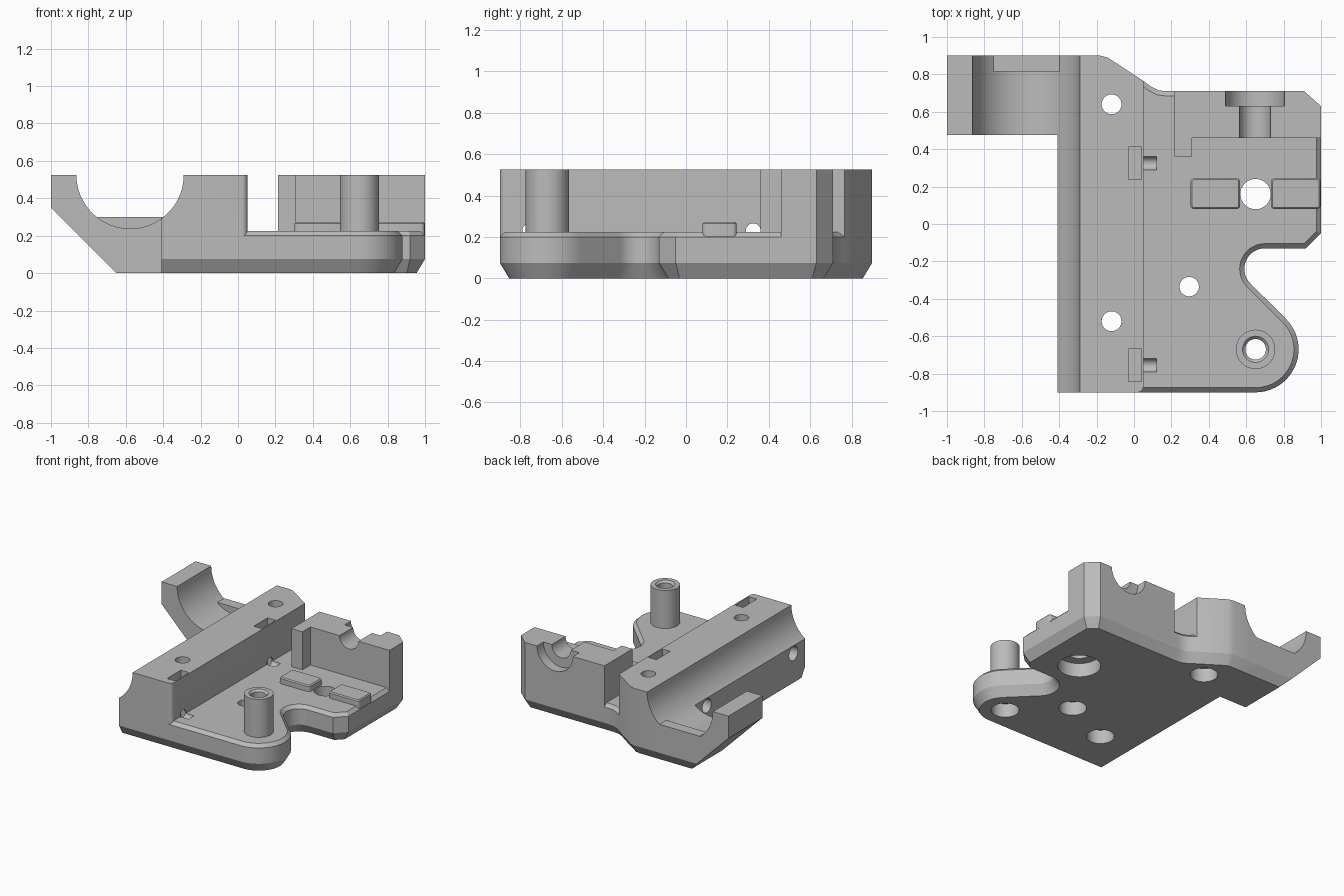
import bpy, bmesh, math
from mathutils import Vector

cube = bpy.data.objects.get("Cube")
if cube:
    bpy.data.objects.remove(cube, do_unlink=True)

TOP, FLOOR, LEFT = 0.525, 0.225, -0.41

grey = bpy.data.materials.new("matte_grey")
grey.use_nodes = True
grey.diffuse_color = (0.5, 0.5, 0.5, 1)
grey.node_tree.nodes["Principled BSDF"].inputs["Base Color"].default_value = (0.5, 0.5, 0.5, 1)


def finish(bm, name):
    bmesh.ops.recalc_face_normals(bm, faces=bm.faces)
    mesh = bpy.data.meshes.new(name)
    bm.to_mesh(mesh)
    bm.free()
    mesh.materials.append(grey)
    obj = bpy.data.objects.new(name, mesh)
    bpy.context.collection.objects.link(obj)
    return obj


def arc(cx, cy, r, a0, a1, n):
    angles = [math.radians(a0 + (a1 - a0) * i / n) for i in range(n + 1)]
    return [(cx + r * math.cos(a), cy + r * math.sin(a)) for a in angles]


def inset(pts, d):
    """Move a counter-clockwise outline inward, leaving the straight left edge alone."""
    n = len(pts)
    lines = []
    for i in range(n):
        a, b = Vector(pts[i]), Vector(pts[(i + 1) % n])
        t = (b - a).normalized()
        on_left = abs(a.x - LEFT) < 1e-4 and abs(b.x - LEFT) < 1e-4
        lines.append((Vector((-t.y, t.x)), 0 if on_left else d))
    out = []
    for i in range(n):
        (n1, d1), (n2, d2) = lines[i - 1], lines[i]
        det = n1.x * n2.y - n1.y * n2.x
        if abs(det) < 1e-3:
            q = n1 * d1
        else:
            q = Vector(((d1 * n2.y - d2 * n1.y) / det, (n1.x * d2 - n2.x * d1) / det))
        out.append(Vector(pts[i]) + q)
    return out


def loft(name, pts, levels):
    """Stack inset copies of an outline; levels are (inset, z)."""
    bm = bmesh.new()
    rings = [[bm.verts.new((p[0], p[1], z)) for p in inset(pts, d)] for d, z in levels]
    n = len(pts)
    for lo, hi in zip(rings, rings[1:]):
        for i in range(n):
            j = (i + 1) % n
            bm.faces.new((lo[i], lo[j], hi[j], hi[i]))
    bm.faces.new(rings[0][::-1])
    bm.faces.new(rings[-1])
    return finish(bm, name)


def box(name, lo, hi):
    pts = [(lo[0], lo[1]), (hi[0], lo[1]), (hi[0], hi[1]), (lo[0], hi[1])]
    return loft(name, pts, [(0, lo[2]), (0, hi[2])])


def rod(name, r, p0, p1, r2=None, segments=48):
    p0, p1 = Vector(p0), Vector(p1)
    bm = bmesh.new()
    bmesh.ops.create_cone(bm, cap_ends=True, segments=segments, radius1=r,
                          radius2=r if r2 is None else r2, depth=(p1 - p0).length)
    rot = (p1 - p0).to_track_quat('Z', 'Y').to_matrix().to_4x4()
    bmesh.ops.transform(bm, matrix=rot, verts=bm.verts)
    bmesh.ops.translate(bm, vec=(p0 + p1) / 2, verts=bm.verts)
    return finish(bm, name)


def combine(body, other, operation):
    mod = body.modifiers.new(operation, 'BOOLEAN')
    mod.operation, mod.solver, mod.object = operation, 'EXACT', other
    bpy.context.view_layer.objects.active = body
    bpy.ops.object.modifier_apply(modifier=mod.name)
    bpy.data.objects.remove(other, do_unlink=True)


# Base plate with rounded lobe, side notch and chamfered rims
shoulder = [(0.05, 0.765), (-0.14, 0.89), (-0.18, 0.9), (LEFT, 0.9)]
outline = [(LEFT, -0.9)] + arc(0.65, -0.67, 0.23, -90, 45, 24)
outline += arc(0.7, -0.24, 0.11, 225, 90, 18)
outline += [(0.92, -0.13), (1, -0.05), (1, 0.63), (0.91, 0.71), (0.17, 0.71),
            (0.13, 0.715), (0.09, 0.735)] + shoulder
body = loft("mount_base", outline, [(0.045, 0), (0, 0.075), (0, 0.2), (0.025, FLOOR)])

# Tall rail block along the left
rail = [(LEFT, -0.9)] + arc(0.02, -0.87, 0.03, -90, 0, 6) + shoulder
combine(body, loft("rail_block", rail, [(0, 0.1), (0, TOP)]), 'UNION')

# Cradle arm at the back corner, chamfered along its lower back edge
bm = bmesh.new()
profile = [(-1, TOP), (-1, 0.35), (-0.65, 0), (-0.35, 0), (-0.35, TOP)]
face = bm.faces.new([bm.verts.new((x, 0.475, z)) for x, z in profile])
ext = bmesh.ops.extrude_face_region(bm, geom=[face])
bmesh.ops.translate(bm, vec=(0, 0.425, 0),
                    verts=[g for g in ext["geom"] if isinstance(g, bmesh.types.BMVert)])
cut = bmesh.ops.bisect_plane(bm, geom=bm.verts[:] + bm.edges[:] + bm.faces[:],
                             plane_co=(0, 0.9, 0.075), plane_no=(0, 0.075, -0.045),
                             clear_outer=True)
bmesh.ops.holes_fill(bm, edges=[e for e in bm.edges if e.is_boundary])
combine(body, finish(bm, "cradle_arm"), 'UNION')

# Back wall with its short return leg
wall = [(0.215, 0.36), (0.31, 0.36), (0.31, 0.46), (1, 0.46), (1, 0.63), (0.91, 0.71), (0.215, 0.71)]
combine(body, loft("back_wall", wall, [(0, 0.1), (0, TOP)]), 'UNION')

# Standing post
combine(body, rod("post", 0.105, (0.65, -0.67, 0.1), (0.65, -0.67, TOP)), 'UNION')

# Round trough, then the stop ledge at its back end
combine(body, rod("trough", 0.287, (-0.577, -1, TOP), (-0.577, 1, TOP), segments=96), 'DIFFERENCE')
combine(body, box("stop_ledge", (-0.75, 0.815, 0.18), (-0.38, 0.9, 0.3)), 'UNION')

# Stepped half-round notch in the back wall
combine(body, rod("notch", 0.083, (0.647, 0.4, TOP), (0.647, 0.8, TOP)), 'DIFFERENCE')
combine(body, rod("wide_notch", 0.157, (0.647, 0.63, TOP), (0.647, 0.8, TOP)), 'DIFFERENCE')

# Vertical screw holes with counterbores underneath: x, y, radius, bore radius
for x, y, r, bore in [(-0.12, 0.64, 0.053, 0.1), (-0.12, -0.52, 0.053, 0.1),
                      (0.295, -0.335, 0.052, 0.1), (0.65, 0.16, 0.081, 0.155),
                      (0.65, -0.67, 0.055, 0.1)]:
    combine(body, rod("hole", r, (x, y, -0.1), (x, y, 0.7)), 'DIFFERENCE')
    combine(body, rod("counterbore", bore, (x, y, -0.1), (x, y, 0.11)), 'DIFFERENCE')
combine(body, rod("post_rim", 0.05, (0.65, -0.67, TOP - 0.02), (0.65, -0.67, TOP + 0.01), 0.08),
        'DIFFERENCE')

# Nut slots and cross holes through the rail block
for y in (0.325, -0.755):
    combine(body, box("nut_slot", (-0.03, y - 0.086, 0.13), (0.04, y + 0.086, 0.6)), 'DIFFERENCE')
    combine(body, rod("cross_hole", 0.036, (-0.6, y, 0.23), (0.12, y, 0.23), segments=24), 'DIFFERENCE')
    combine(body, rod("cross_bore", 0.055, (-0.6, y, 0.23), (-0.25, y, 0.23), segments=32), 'DIFFERENCE')

# Raised pads either side of the large hole
parts = [body]
for name, x0, x1 in [("left_pad", 0.732, 0.998), ("right_pad", 0.302, 0.568)]:
    c = 0.02
    pad = []
    for cx, cy, a in [(x1 - c, 0.08 + c, -90), (x1 - c, 0.245 - c, 0),
                      (x0 + c, 0.245 - c, 90), (x0 + c, 0.08 + c, 180)]:
        pad += arc(cx, cy, c, a, a + 90, 4)
    parts.append(loft(name, pad, [(0, 0.19), (0, 0.265), (0.008, 0.273)]))

bpy.ops.object.select_all(action='DESELECT')
for obj in parts:
    obj.select_set(True)
bpy.context.view_layer.objects.active = body
bpy.ops.object.shade_smooth_by_angle(angle=math.radians(25))
